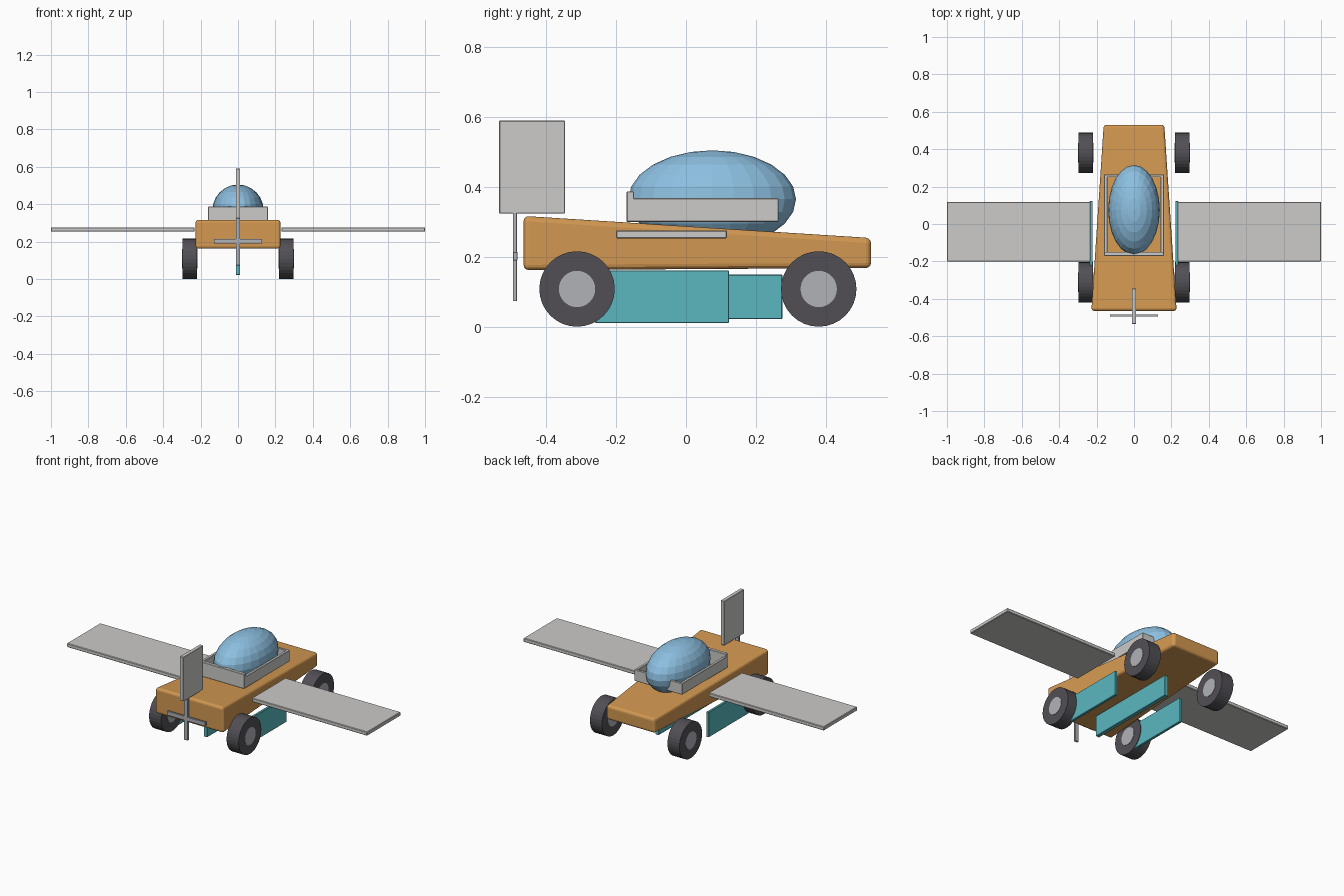
import bpy
import bmesh
import math
from mathutils import Vector

cube = bpy.data.objects.get("Cube")
if cube:
    bpy.data.objects.remove(cube, do_unlink=True)


def material(name, rgb):
    """Flat material from an sRGB colour, stored as linear values."""
    color = [((c + 0.055) / 1.055) ** 2.4 for c in rgb] + [1.0]
    mat = bpy.data.materials.new(name)
    mat.use_nodes = True
    mat.diffuse_color = color
    mat.node_tree.nodes["Principled BSDF"].inputs["Base Color"].default_value = color
    return mat


ORANGE = material("orange_body", (0.83, 0.60, 0.32))
PALE = material("pale_grey_panel", (0.80, 0.795, 0.785))
METAL = material("cool_grey_metal", (0.69, 0.70, 0.72))
RUBBER = material("dark_rubber", (0.32, 0.31, 0.33))
TEAL = material("teal_panel", (0.35, 0.72, 0.75))
GLASS = material("sky_blue_canopy", (0.55, 0.75, 0.88))


def finish(bm, name, mat, bevel=0, segments=1):
    mesh = bpy.data.meshes.new(name)
    bmesh.ops.recalc_face_normals(bm, faces=bm.faces)
    bm.to_mesh(mesh)
    bm.free()
    mesh.materials.append(mat)
    obj = bpy.data.objects.new(name, mesh)
    bpy.context.collection.objects.link(obj)
    if bevel:
        mod = obj.modifiers.new("Soft edges", "BEVEL")
        mod.width = bevel
        mod.segments = segments
    return obj


def box(name, mat, xs, ys, zs, bevel=0.002, segments=1):
    """Box given by its (low, high) extent on each axis."""
    bm = bmesh.new()
    bmesh.ops.create_cube(bm, size=1)
    for v in bm.verts:
        v.co = Vector([lo + (c + 0.5) * (hi - lo)
                       for c, (lo, hi) in zip(v.co, (xs, ys, zs))])
    return finish(bm, name, mat, bevel, segments)


def axle_cylinder(name, mat, radius, width, center, sides):
    """Cylinder lying along x."""
    bm = bmesh.new()
    bmesh.ops.create_cone(bm, cap_ends=True, segments=sides, radius1=radius,
                          radius2=radius, depth=width)
    obj = finish(bm, name, mat)
    obj.rotation_euler = (0, math.pi / 2, 0)
    obj.location = center
    return obj


# Tapered body: tall and wide at the front, low and narrow at the back
body = box("body", ORANGE, (-1, 1), (-0.465, 0.53), (0, 1), 0.015, 3)
for v in body.data.vertices:
    front = v.co.y < 0
    v.co.x *= 0.228 if front else 0.162
    bottom, top = (0.162, 0.317) if front else (0.168, 0.254)
    v.co.z = top if v.co.z > 0.5 else bottom

# Canopy bubble
bm = bmesh.new()
bmesh.ops.create_uvsphere(bm, u_segments=24, v_segments=12, radius=1)
for v in bm.verts:
    v.co = Vector((v.co.x * 0.138, v.co.y * 0.24 + 0.075, v.co.z * 0.14 + 0.365))
finish(bm, "canopy", GLASS)

# Open frame around the canopy
box("canopy_frame_front", PALE, (-0.16, 0.16), (-0.17, -0.149), (0.30, 0.387))
box("canopy_frame_back", PALE, (-0.16, 0.16), (0.25, 0.265), (0.30, 0.368))

for side, s in (("left", 1), ("right", -1)):
    def span(a, b):
        return tuple(sorted((s * a, s * b)))

    box(side + "_canopy_frame", PALE, span(0.143, 0.16), (-0.16, 0.262), (0.30, 0.368))
    box(side + "_wing", PALE, span(0.232, 1.0), (-0.20, 0.118), (0.253, 0.276), 0.003)
    box(side + "_skirt", TEAL, span(0.221, 0.237), (-0.26, 0.123), (0.01, 0.161))

    # Wheels with hubs showing on both faces
    for end, y in (("front", -0.312), ("back", 0.38)):
        center = (s * 0.258, y, 0.108)
        axle_cylinder(f"{end}_{side}_tyre", RUBBER, 0.108, 0.08, center, 32)
        axle_cylinder(f"{end}_{side}_hub", METAL, 0.052, 0.084, center, 32)

# Keel panel under the middle
box("keel", TEAL, (-0.012, 0.012), (-0.31, 0.276), (0.022, 0.149))

# Upright fin, its post and the crossbar
box("fin", PALE, (-0.012, 0.012), (-0.535, -0.346), (0.324, 0.59))
box("fin_post", METAL, (-0.012, 0.012), (-0.496, -0.484), (0.073, 0.326), 0.001)
box("crossbar", METAL, (-0.128, 0.128), (-0.495, -0.483), (0.19, 0.214), 0.001)
